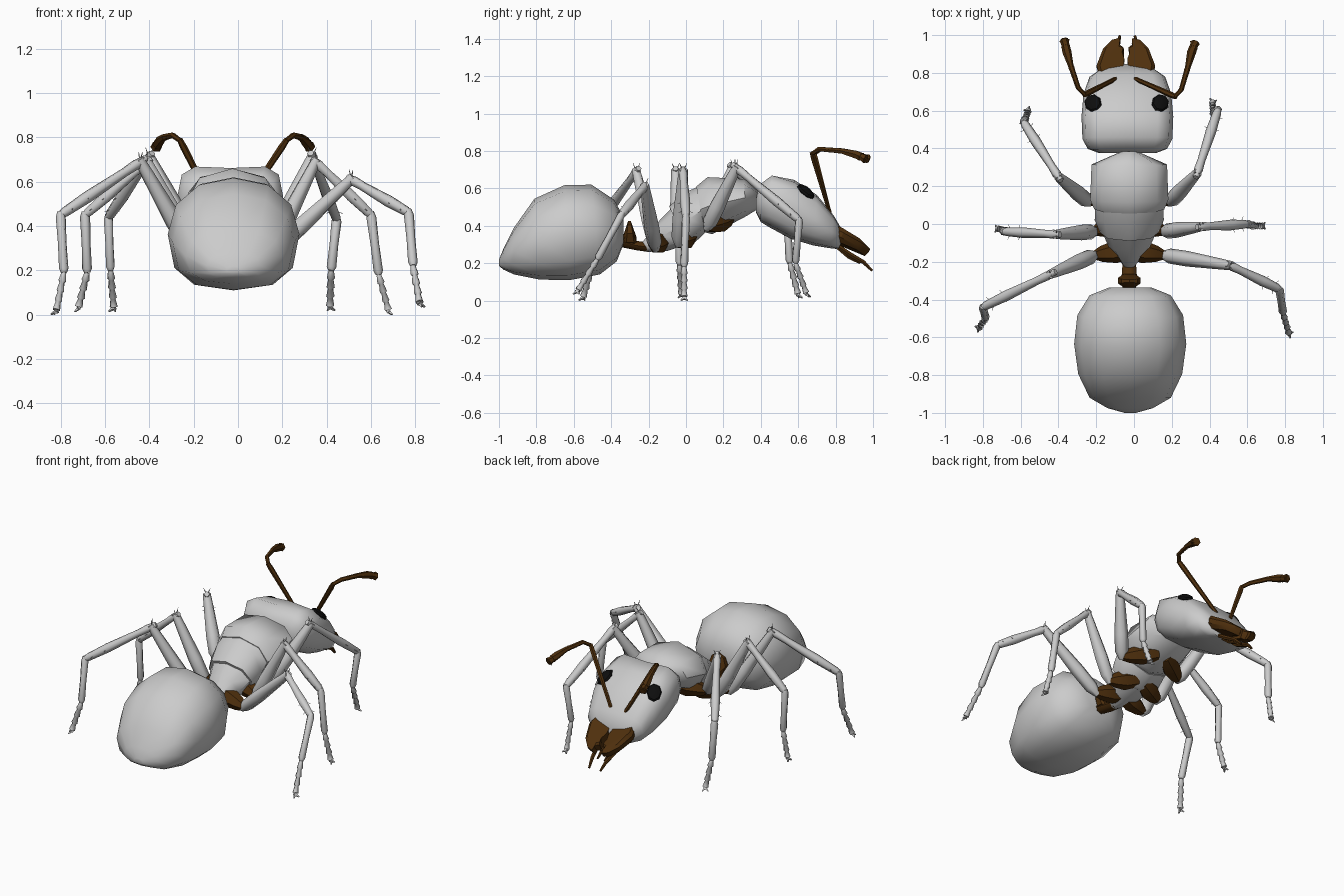
import bpy, bmesh, math
from mathutils import Vector
from mathutils.bvhtree import BVHTree

if "Cube" in bpy.data.objects:
    bpy.data.objects.remove(bpy.data.objects["Cube"])

CX = -0.025    # body midline
HX = -0.035    # head midline
JX = -0.043    # jaw midline


def material(name, rgb):
    m = bpy.data.materials.new(name)
    m.diffuse_color = (*rgb, 1)
    m.use_nodes = True
    m.node_tree.nodes["Principled BSDF"].inputs["Base Color"].default_value = m.diffuse_color
    return m


GREY = material("pale_grey", (0.6, 0.6, 0.6))
BROWN = material("dark_brown", (0.078, 0.029, 0.004))
BLACK = material("black", (0.004, 0.004, 0.004))


def finish(name, bm, mat, angle=50):
    bmesh.ops.recalc_face_normals(bm, faces=bm.faces)
    me = bpy.data.meshes.new(name)
    bm.to_mesh(me)
    bm.free()
    me.materials.append(mat)
    ob = bpy.data.objects.new(name, me)
    bpy.context.collection.objects.link(ob)
    bpy.ops.object.select_all(action='DESELECT')
    ob.select_set(True)
    bpy.context.view_layer.objects.active = ob
    bpy.ops.object.shade_smooth_by_angle(angle=math.radians(angle))
    return ob


def skin(bm, rings):
    n = len(rings[0])
    rows = [[bm.verts.new(p) for p in r] for r in rings]
    for a, b in zip(rows, rows[1:]):
        for i in range(n):
            j = (i + 1) % n
            bm.faces.new((a[i], a[j], b[j], b[i]))
    bm.faces.new(rows[0][::-1])
    bm.faces.new(rows[-1])


def loft(name, stations, power, mat=GREY, n=12, angle=50, low=None, dip=0, cx=CX):
    """Stations: top y, top z, bottom y, bottom z, half width. dip lowers the crest at the rear."""
    rings = []
    for k, (ty, tz, by, bz, w) in enumerate(stations):
        ring = []
        for i in range(n):
            a = 2 * math.pi * i / n
            p = power if math.sin(a) >= 0 or low is None else low
            c, s = [math.copysign(abs(v) ** (2 / p), v) for v in (math.cos(a), math.sin(a))]
            t = (s + 1) / 2
            drop = dip if 4 * i == n and k < 3 else 0
            ring.append((cx + w * c, by + (ty - by) * t, bz + (tz - bz) * t - drop))
        rings.append(ring)
    bm = bmesh.new()
    skin(bm, rings)
    return finish(name, bm, mat, angle)


def tube(bm, pts, radii, n=6):
    pts = [Vector(p) for p in pts]
    rings, q, last = [], None, None
    for i, (p, r) in enumerate(zip(pts, radii)):
        d = (pts[min(i + 1, len(pts) - 1)] - pts[max(i - 1, 0)]).normalized()
        q = d.to_track_quat('Z', 'Y') if q is None else last.rotation_difference(d) @ q
        last = d
        rings.append([p + q @ Vector((r * math.cos(2 * math.pi * k / n),
                                      r * math.sin(2 * math.pi * k / n), 0)) for k in range(n)])
    skin(bm, rings)


def limb(bm, a, b, profile, n=6):
    """Straight limb; profile holds (fraction, radius) pairs."""
    a, b = Vector(a), Vector(b)
    tube(bm, [a.lerp(b, t) for t, r in profile], [r for t, r in profile], n)


# Body segments
loft("abdomen", [(-.335, .45, -.335, .30, .11), (-.385, .54, -.37, .21, .215),
                 (-.505, .62, -.46, .14, .28), (-.65, .617, -.62, .11, .297),
                 (-.81, .545, -.78, .112, .275), (-.92, .39, -.92, .14, .215),
                 (-.975, .28, -.975, .165, .12), (-1, .22, -1, .185, .03)],
     2.15, angle=60, low=2.7, cx=-.02)
head = loft("head", [(.375, .56, .375, .47, .15), (.395, .63, .40, .42, .21),
                     (.46, .68, .44, .395, .238), (.58, .645, .56, .33, .243),
                     (.70, .565, .68, .295, .232), (.79, .455, .77, .28, .20),
                     (.848, .355, .815, .275, .12)],
            3.4, angle=60, low=2.8, dip=.018, cx=HX)
loft("front_thorax", [(.385, .59, .385, .49, .04), (.31, .65, .32, .45, .20),
                      (.115, .66, .14, .355, .207), (.055, .61, .10, .365, .185)], 2.1, n=8)
loft("middle_thorax", [(.09, .62, .10, .36, .18), (.01, .585, .03, .295, .183),
                       (-.09, .505, .0, .295, .155)], 2.2, n=8)
loft("rear_thorax", [(-.055, .515, .0, .30, .15), (-.14, .43, -.10, .265, .11),
                     (-.235, .31, -.21, .26, .03)], 2.2, n=8)
loft("neck", [(.36, .57, .36, .50, .05), (.40, .57, .40, .50, .05)], 2, BROWN, 8)

# Waist: stalk with an upright scale
loft("waist_stalk", [(-.20, .31, -.20, .26, .035), (-.27, .32, -.27, .27, .04),
                     (-.37, .36, -.37, .29, .035)], 2, BROWN, 8)
loft("waist_scale", [(-.265, .34, -.265, .29, .03), (-.295, .425, -.275, .29, .06),
                     (-.31, .425, -.32, .29, .06), (-.335, .35, -.335, .30, .03)], 2, BROWN, 8, 30)

# Legs: coxa root, hip, knee, tibia end, ankle, foot
LEGS = {
    "right_front_leg": [(.04, .20, .43), (.19, .115, .395), (.335, .27, .71), (.445, .605, .43),
                        (.42, .585, .20), (.415, .645, .035)],
    "left_front_leg": [(-.09, .20, .43), (-.24, .115, .395), (-.40, .25, .71), (-.585, .54, .44),
                       (-.575, .555, .20), (-.56, .60, .03)],
    "right_middle_leg": [(.03, .01, .34), (.16, -.04, .31), (.35, -.015, .69), (.60, .0, .45),
                         (.635, -.01, .18), (.68, -.01, .015)],
    "left_middle_leg": [(-.08, .01, .34), (-.21, -.04, .31), (-.41, -.055, .69), (-.69, -.04, .45),
                        (-.68, -.035, .19), (-.72, -.025, .03)],
    "right_rear_leg": [(.0, -.14, .32), (.16, -.165, .285), (.51, -.22, .61), (.77, -.345, .46),
                       (.79, -.475, .22), (.82, -.58, .05)],
    "left_rear_leg": [(-.05, -.14, .32), (-.21, -.165, .285), (-.44, -.265, .69), (-.80, -.44, .45),
                      (-.785, -.50, .19), (-.82, -.55, .015)],
}
for name, pts in LEGS.items():
    root, hip, knee, shin, ankle, foot = [Vector(p) for p in pts]
    bm = bmesh.new()
    limb(bm, root, hip, [(-.25, .045), (.3, .06), (.75, .043), (1, .024)])
    limb(bm, hip, hip.lerp(knee, .1), [(-.3, .02), (.3, .026), (1, .02)])
    finish(name + "_hip", bm, BROWN, 30)

    bm = bmesh.new()
    limb(bm, hip, knee, [(-.05, .018), (.08, .04), (.35, .041), (.85, .029), (1.03, .024)])
    limb(bm, knee, shin, [(-.07, .016), (.05, .024), (.2, .021), (.65, .028), (.95, .023), (1.02, .015)])
    limb(bm, shin, ankle, [(-.06, .015), (.04, .023), (.5, .02), (.93, .022), (1, .014)])
    # Flared toe segments
    limb(bm, ankle, foot, [(k / 4 + o, r) for k in range(4) for o, r in ((0, .012), (.21, .019))])
    # Claws, knee spines and shin bristles
    out = (shin - knee).normalized()
    side = out.cross(Vector((0, 0, 1))).normalized()
    for s in (-1, 1):
        claw = foot + out * .02 + side * s * .018
        claw.z = max(foot.z - .015, .002)
        limb(bm, foot, claw, [(-.3, .012), (1, .004)], 4)
        limb(bm, knee, knee + side * s * .02 + Vector((0, 0, .045)), [(0, .006), (1, .001)], 3)
        for t in (.65, .85):
            base = knee.lerp(shin, t)
            limb(bm, base, base + out * .025 + side * s * .04, [(0, .004), (1, .001)], 3)
    finish(name, bm, GREY, 62)

# Points on the head surface
me = head.data
tree = BVHTree.FromPolygons([v.co for v in me.vertices], [p.vertices for p in me.polygons])


def on_head(x, y):
    loc, nor, _, _ = tree.ray_cast(Vector((x, y, 2)), Vector((0, 0, -1)))
    return loc, nor


# Eyes
for side, s in (("left", -1), ("right", 1)):
    loc, nor = on_head(HX - .004 + s * .178, .64)
    bm = bmesh.new()
    bmesh.ops.create_uvsphere(bm, u_segments=8, v_segments=6, radius=1)
    q = Vector((nor.x * .7, nor.y, nor.z)).normalized().to_track_quat('Z', 'Y')
    for v in bm.verts:
        v.co = loc + q @ Vector((v.co.x * .046, v.co.y * .06, v.co.z * .022))
    finish(side + "_eye", bm, BLACK, 30)

# Antennae: scape, bend and club
FEELERS = {
    "left_antenna": [(-.26, .685, .785), (-.295, .72, .81), (-.335, .84, .80), (-.355, .91, .78), (-.37, .98, .755)],
    "right_antenna": [(.217, .675, .785), (.25, .71, .81), (.285, .83, .80), (.305, .91, .78), (.325, .965, .755)],
}
for name, pts in FEELERS.items():
    base, _ = on_head(CX + (-.08 if name[0] == "l" else .04), .765)
    bm = bmesh.new()
    limb(bm, base, pts[0], [(-.04, .012), (.1, .012), (.9, .016), (1.02, .013)])
    tube(bm, pts, [.011, .013, .015, .024, .02])
    # Bead segments along the club
    for a, b, r in zip(pts[1:], pts[2:], (.016, .021, .027)):
        limb(bm, a, b, [(.1, r * .7), (.45, r * .9), (.5, r * .65), (.9, r), (.95, r * .7)])
    finish(name, bm, BROWN, 40)

# Jaws: sloped rounded plates mirrored about the midline, with mouth feelers below
OUTLINE = [(.14, .785), (.155, .84), (.12, .93), (.075, .975), (.035, .985), (.04, .955),
           (.014, .935), (.022, .91), (.008, .875), (.012, .845), (.03, .79)]
for side, s in (("left", -1), ("right", 1)):
    bm = bmesh.new()
    skin(bm, [[(JX + s * (.008 + (x - .008) * k), y + dy - (.015 if k < 1 and y > .95 else 0),
                .39 - .56 * (y - .80) + .12 * x + dz * (1 - 2 * (y - .79)))
               for x, y in OUTLINE]
              for k, dy, dz in ((.88, 0, .0), (1, 0, -.025), (1, -.01, -.055), (.85, -.015, -.085))])
    finish(side + "_jaw", bm, BROWN, 30)
    bm = bmesh.new()
    tube(bm, [(HX + s * .06, .80, .30), (HX + s * .065, .88, .245), (HX + s * .05, .95, .205),
              (HX + s * .04, .995, .16)], [.012, .014, .012, .007])
    tube(bm, [(HX + s * .025, .80, .295), (HX + s * .03, .87, .235), (HX + s * .025, .93, .20)],
         [.012, .012, .006])
    finish(side + "_mouth_feelers", bm, BROWN, 30)
